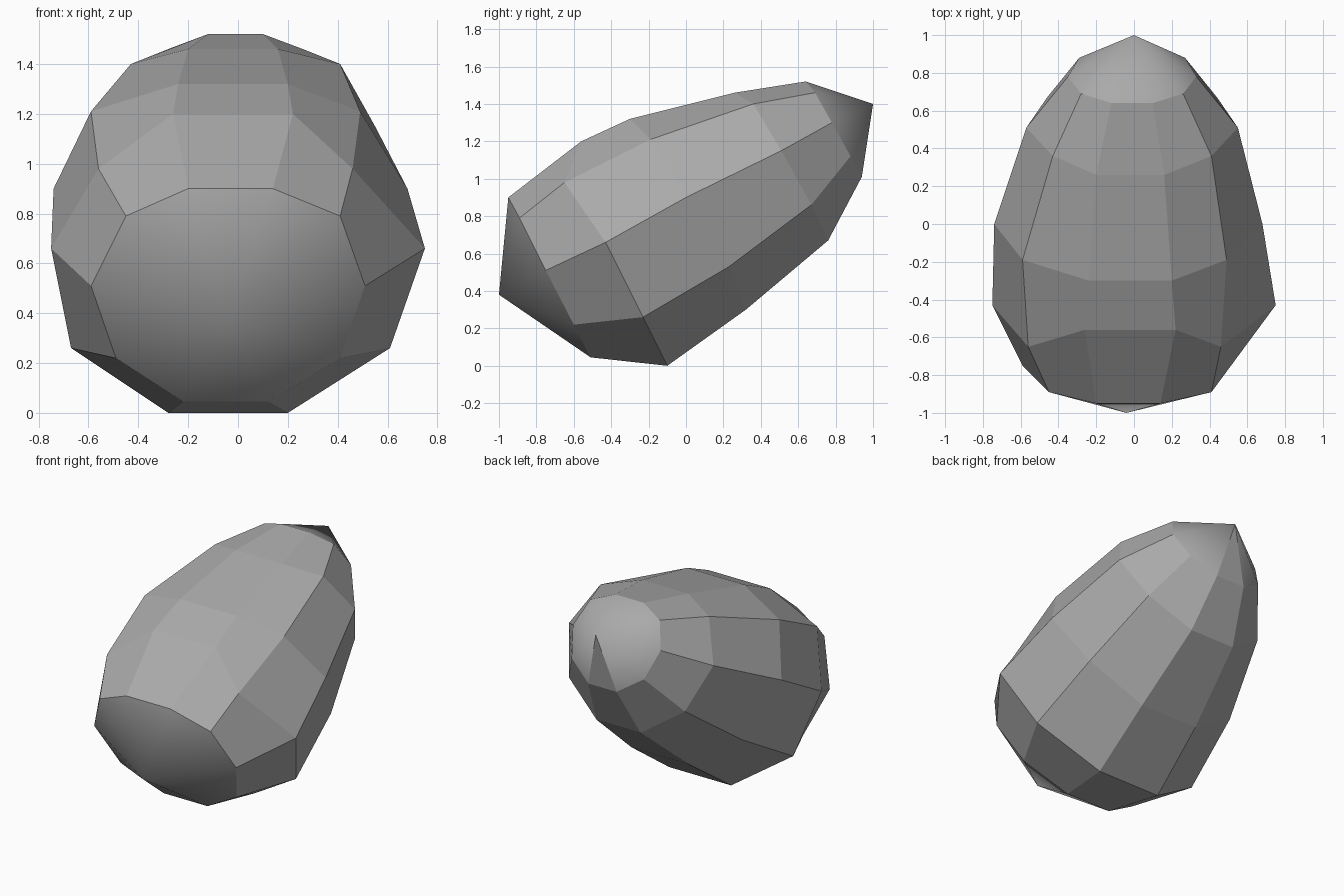
import bpy
import bmesh

# Remove the default object
default_cube = bpy.data.objects.get("Cube")
if default_cube:
    bpy.data.objects.remove(default_cube, do_unlink=True)

# One plain grey material
grey = bpy.data.materials.new("stone grey")
grey.use_nodes = True
colour = (0.4, 0.4, 0.4, 1)
grey.diffuse_color = colour
grey.node_tree.nodes["Principled BSDF"].inputs["Base Color"].default_value = colour

# Tilted ten-sided rings from the blunt end to the narrow end.
# Each row is: sideways shift, half width, y, z (top of ring to bottom).
RINGS = [
    [(-.03, .17, -.95, .9), (-.02, .43, -.89, .79), (-.04, .55, -.75, .51),
     (-.04, .45, -.6, .22), (-.05, .17, -.51, .045)],
    [(-.02, .24, -.56, 1.2), (-.05, .51, -.65, .98), (0, .75, -.43, .66),
     (-.03, .64, -.23, .26), (-.04, .24, -.1, 0)],
    [(-.02, .22, -.3, 1.32), (-.05, .54, -.19, 1.21), (-.03, .71, 0, .9),
     (-.02, .58, .23, .53), (-.02, .22, .32, .3)],
    [(-.02, .18, .26, 1.46), (-.01, .42, .36, 1.4), (-.01, .56, .51, 1.15),
     (-.01, .45, .67, .86), (-.01, .17, .76, .67)],
    [(-.01, .11, .64, 1.52), (-.01, .27, .69, 1.46), (-.01, .34, .78, 1.3),
     (-.01, .28, .88, 1.12), (-.01, .11, .94, 1.01)],
]
FRONT_TIP = (-.04, -1, .38)
BACK_TIP = (0, 1, 1.4)


def make_ring(bm, rows):
    """Right side from top to bottom, then left side back up."""
    right = [bm.verts.new((s + w, y, z)) for s, w, y, z in rows]
    left = [bm.verts.new((s - w, y, z)) for s, w, y, z in reversed(rows)]
    return right + left


def fan(bm, ring, tip_position):
    """Close a ring with smooth triangles meeting at a tip."""
    tip = bm.verts.new(tip_position)
    faces = [bm.faces.new((a, b, tip)) for a, b in zip(ring, ring[1:] + ring[:1])]
    for face in faces:
        face.smooth = True
    return faces


bm = bmesh.new()
loops = [make_ring(bm, rows) for rows in RINGS]
sides = len(loops[0])

# Flat faceted body
for lower, upper in zip(loops, loops[1:]):
    for i in range(sides):
        j = (i + 1) % sides
        bm.faces.new((lower[i], lower[j], upper[j], upper[i]))

# Smooth pointed caps, with one flat facet under the narrow tip
fan(bm, loops[0], FRONT_TIP)
back_cap = fan(bm, loops[-1], BACK_TIP)
back_cap[sides // 2 - 1].smooth = False

bmesh.ops.recalc_face_normals(bm, faces=bm.faces)

# Crease every edge that touches a flat face
for edge in bm.edges:
    edge.smooth = all(face.smooth for face in edge.link_faces)

mesh = bpy.data.meshes.new("egg_stone")
bm.to_mesh(mesh)
bm.free()
mesh.materials.append(grey)
egg_stone = bpy.data.objects.new("egg_stone", mesh)
bpy.context.collection.objects.link(egg_stone)
